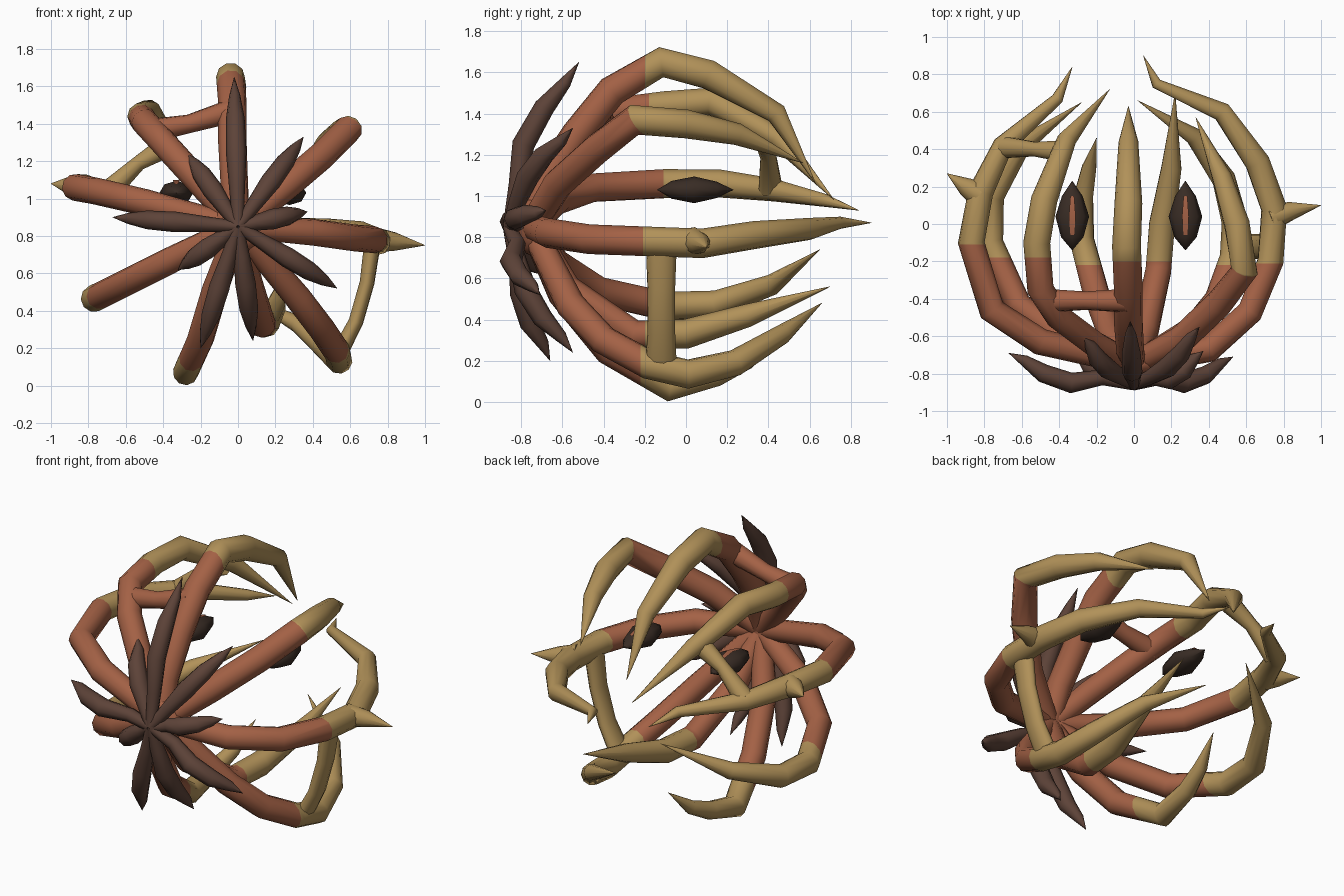
import bpy, bmesh, math
from mathutils import Vector

cube = bpy.data.objects.get("Cube")
if cube:
    bpy.data.objects.remove(cube, do_unlink=True)


def material(name, rgb):
    mat = bpy.data.materials.new(name)
    mat.use_nodes = True
    mat.diffuse_color = (*rgb, 1)
    mat.node_tree.nodes["Principled BSDF"].inputs["Base Color"].default_value = (*rgb, 1)
    return mat


RED = material("rust red", (.37, .12, .06))
TAN = material("straw tan", (.44, .285, .1))
BROWN = material("dark brown", (.11, .056, .04))
BLACK = material("blackish brown", (.04, .025, .018))
HUB = Vector((0, -.75, .85))


def finish(name, bm, materials, sharp=60):
    bmesh.ops.recalc_face_normals(bm, faces=bm.faces[:])
    mesh = bpy.data.meshes.new(name)
    bm.to_mesh(mesh)
    bm.free()
    for mat in materials:
        mesh.materials.append(mat)
    mesh.shade_smooth()
    mesh.set_sharp_from_angle(angle=math.radians(sharp))
    obj = bpy.data.objects.new(name, mesh)
    bpy.context.collection.objects.link(obj)


def tube(points, radii, sides=10):
    """Sweep a round section along points; a zero radius closes to a tip."""
    bm = bmesh.new()
    points = [Vector(p) for p in points]
    normal = (points[1] - points[0]).orthogonal().normalized()
    rings = []
    for i, (point, radius) in enumerate(zip(points, radii)):
        before = points[max(i - 1, 0)]
        after = points[min(i + 1, len(points) - 1)]
        tangent = Vector()
        for step in (point - before, after - point):
            if step.length:
                tangent += step.normalized()
        tangent.normalize()
        normal = (normal - tangent * normal.dot(tangent)).normalized()
        binormal = tangent.cross(normal)
        ring = []
        for k in range(sides):
            angle = math.tau * k / sides
            offset = normal * math.cos(angle) + binormal * math.sin(angle)
            ring.append(bm.verts.new(point + offset * max(radius, .001)))
        rings.append(ring)
    for low, high in zip(rings, rings[1:]):
        for k in range(sides):
            j = (k + 1) % sides
            bm.faces.new((low[k], low[j], high[j], high[k]))
    bm.faces.new(rings[0])
    bm.faces.new(rings[-1])
    return bm


def arm(name, *points, cut=(0, -.2, 0), facing=(0, 1, 0), thickness=.072):
    """Tapering arm, rust red in front of the cut plane and straw tan behind it."""
    path = [HUB] + [Vector(p) for p in points]
    lengths = [0]
    for a, b in zip(path, path[1:]):
        lengths.append(lengths[-1] + (b - a).length)
    radii = []
    for length in lengths:
        t = length / lengths[-1]
        swell = min(1, .85 + t)
        taper = min(1, (1 - t) / .4) ** .5
        radii.append(thickness * swell * taper)
    bm = tube(path, radii)
    cut, facing = Vector(cut), Vector(facing)
    geom = bm.verts[:] + bm.edges[:] + bm.faces[:]
    bmesh.ops.bisect_plane(bm, geom=geom, plane_co=cut, plane_no=facing)
    for face in bm.faces:
        face.material_index = int((face.calc_center_median() - cut).dot(facing) > 0)
    finish(name, bm, (RED, TAN))


# Curved arms of the cage
arm("top_arm", (-.02, -.68, 1.08), (-.03, -.53, 1.3), (-.03, -.36, 1.51),
    (-.04, -.12, 1.65), (-.03, .11, 1.59), (-.03, .44, 1.4), (-.03, .63, 1.06),
    thickness=.077)
arm("upper_right_arm", (-.2, -.65, 1.08), (-.4, -.5, 1.3), (-.5, -.35, 1.41),
    (-.52, -.1, 1.44), (-.48, .13, 1.46), (-.36, .45, 1.28), (-.13, .72, .98),
    cut=(0, -.18, 0))
arm("right_arm", (-.5, -.63, .98), (-.76, -.46, 1.04), (-.87, -.1, 1.06),
    (-.82, .17, 1.06), (-.7, .42, 1.03), (-.41, .67, .98), (-.33, .84, .93),
    cut=(0, -.11, 0))
arm("lower_right_arm", (-.36, -.63, .67), (-.62, -.43, .54), (-.77, -.1, .465),
    (-.76, .15, .475), (-.6, .42, .57), (-.28, .65, .74), cut=(0, -.18, 0))
arm("bottom_right_arm", (-.12, -.6, .52), (-.2, -.38, .25), (-.28, -.08, .07),
    (-.27, .15, .13), (-.24, .3, .2), (-.2, .46, .34), cut=(0, -.22, 0))
arm("bottom_left_arm", (.06, -.58, .55), (.13, -.25, .325), (.15, 0, .33),
    (.2, .3, .42), (.22, .7, .56))
arm("lower_left_arm", (.32, -.56, .47), (.45, -.4, .3), (.53, -.18, .18),
    (.54, .01, .135), (.48, .24, .19), (.32, .47, .33), (.02, .66, .48),
    cut=(0, -.22, 0))
arm("left_arm", (.4, -.67, .82), (.62, -.47, .79), (.73, -.2, .78), (.75, .08, .77),
    (.66, .33, .81), (.47, .6, .84), (.12, .75, .87), (.05, .9, .87),
    cut=(0, -.21, 0))
arm("upper_left_arm", (.25, -.62, 1.06), (.45, -.43, 1.23), (.59, -.25, 1.37),
    (.55, 0, 1.35), (.47, .25, 1.3), (.33, .57, 1.16),
    cut=(.59, -.24, 1.37), facing=(.3, .8, .45), thickness=.075)

# Links between neighbouring arms, flared where they meet the arms
finish("upper_front_link",
       tube(((-.48, -.41, 1.36), (-.26, -.41, 1.4), (-.03, -.41, 1.47)),
            (.065, .05, .065)), (RED,))
finish("upper_back_link",
       tube(((-.69, .41, 1.04), (-.53, .4, 1.19), (-.38, .39, 1.28)),
            (.06, .04, .06)), (TAN,))
middle = -.12
bm = tube(((.72, middle, .77), (.69, middle, .55), (.63, middle, .34), (.54, middle, .17)),
          (.045, .04, .04, .045))
for vert in bm.verts:
    vert.co.y = middle + (vert.co.y - middle) * 1.7
finish("left_side_link", bm, (TAN,))

# Side thorns
for name, points in (("left_thorn", ((.73, .03, .78), (.84, .07, .77), (1, .1, .75))),
                     ("right_thorn", ((-.83, .16, 1.06), (-.9, .2, 1.07), (-1, .27, 1.08)))):
    finish(name, tube(points, (.07, .05, 0)), (TAN,))

# Flattened hub joining the arms
bm = bmesh.new()
bmesh.ops.create_uvsphere(bm, u_segments=12, v_segments=8, radius=.14)
bmesh.ops.scale(bm, verts=bm.verts[:], vec=(1, .5, 1))
bmesh.ops.translate(bm, verts=bm.verts[:], vec=HUB)
finish("hub", bm, (RED,))

# Spiky leaves in front of the hub, given by their tips and depth halfway along
LEAVES = {
    "top": ((-.02, -.52, 1.65), -.79), "upper_left": ((.35, -.55, 1.33), -.77),
    "left": ((.37, -.68, .93), -.83), "lower_left": ((.53, -.71, .52), -.85),
    "bottom_left": ((.08, -.55, .24), -.78), "bottom_right": ((-.2, -.66, .2), -.8),
    "lower_right": ((-.32, -.68, .62), -.8), "right": ((-.67, -.69, .9), -.85),
    "upper_right": ((-.27, -.6, 1.24), -.78),
}
start = Vector((0, -.86, .85))
for side, (tip, depth) in LEAVES.items():
    tip = Vector(tip)
    half = start.lerp(tip, .5)
    half.y = depth
    quarter = start.lerp(half, .5)
    quarter.y = -.82
    path = (start, quarter, half, half.lerp(tip, .45) - Vector((0, .02, 0)),
            half.lerp(tip, .75), tip)
    finish(side + "_leaf", tube(path, (.03, .042, .055, .05, .03, 0), 8), (BROWN,))

# Pointed eyes with a slit pupil plate
for side, x in (("left", .275), ("right", -.33)):
    path = [(x, y, 0) for y in (-.14, -.07, .04, .15, .23)]
    bm = tube(path, (0, .06, .09, .055, 0), 8)
    for vert in bm.verts:
        vert.co.z = vert.co.z * .72 + 1.03
    finish(side + "_eye", bm, (BLACK,))
    bm = bmesh.new()
    outline = ((-.01, -.06), (.01, -.06), (.018, .04), (.01, .15), (-.01, .15), (-.018, .04))
    top = [bm.verts.new((x + u, y, 1.098 - abs(y - .04) * .2)) for u, y in outline]
    bm.faces.new((top[0], top[1], top[2], top[5]))
    bm.faces.new((top[5], top[2], top[3], top[4]))
    finish(side + "_pupil", bm, (RED,))
